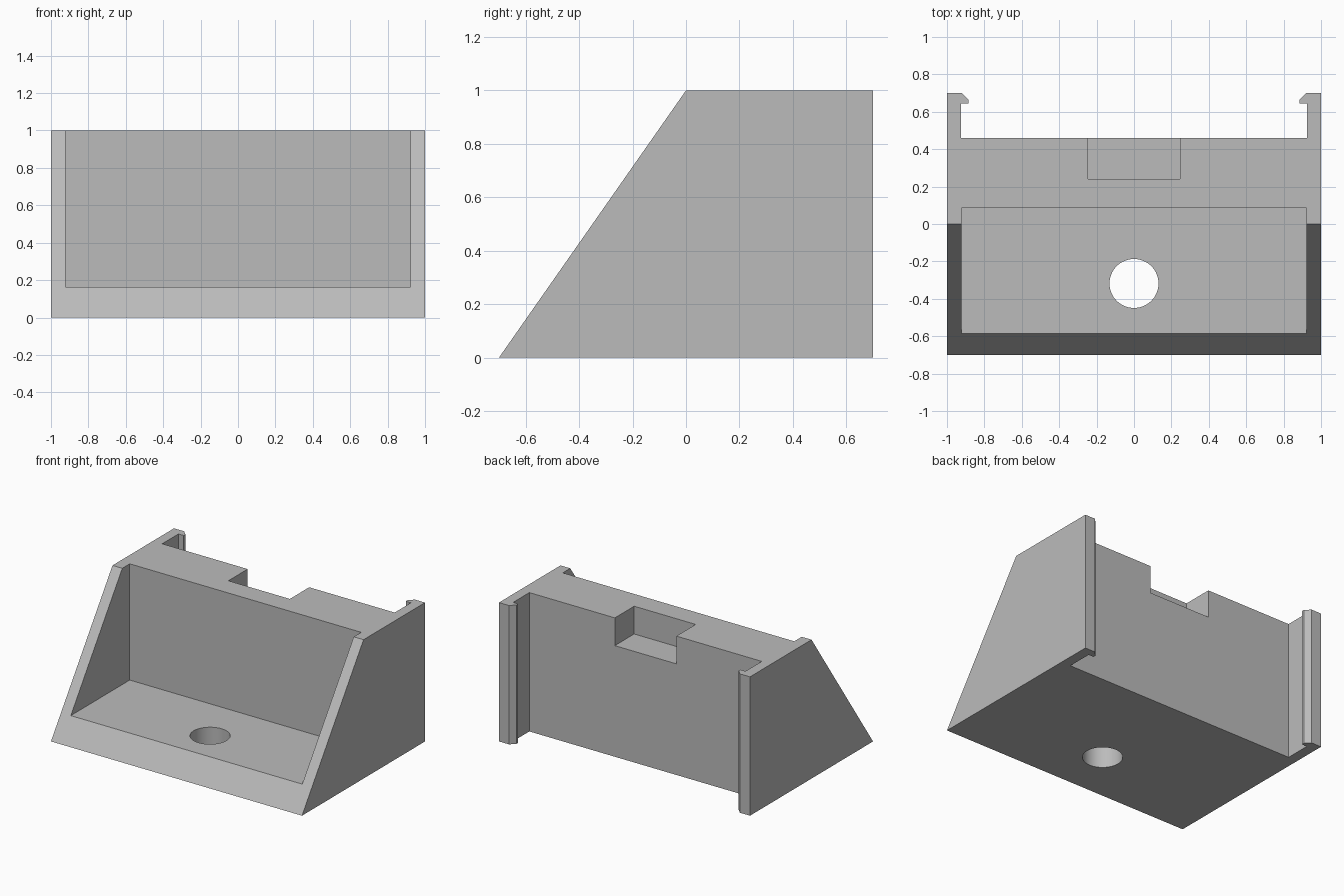
import bpy, bmesh, math
from mathutils import Vector

old = bpy.data.objects.get("Cube")
if old:
    bpy.data.objects.remove(old, do_unlink=True)

grey = bpy.data.materials.new("plain grey")
grey.use_nodes = True
colour = (0.5, 0.5, 0.5, 1)
grey.diffuse_color = colour
grey.node_tree.nodes["Principled BSDF"].inputs["Base Color"].default_value = colour


def prism(name, points, sweep):
    """Extrude a flat outline of 3D points along a sweep vector."""
    bm = bmesh.new()
    face = bm.faces.new([bm.verts.new(p) for p in points])
    ext = bmesh.ops.extrude_face_region(bm, geom=[face])
    moved = [v for v in ext["geom"] if isinstance(v, bmesh.types.BMVert)]
    bmesh.ops.translate(bm, verts=moved, vec=Vector(sweep))
    bmesh.ops.recalc_face_normals(bm, faces=bm.faces)
    mesh = bpy.data.meshes.new(name)
    bm.to_mesh(mesh)
    bm.free()
    mesh.materials.append(grey)
    obj = bpy.data.objects.new(name, mesh)
    bpy.context.collection.objects.link(obj)
    return obj


def block(name, x, y0, y1, z0, z1):
    """Box centred on x = 0."""
    return prism(name, [(-x, y0, z0), (x, y0, z0), (x, y1, z0), (-x, y1, z0)],
                 (0, 0, z1 - z0))


# Bracket body: mirrored plan with two hooked clip arms at the back
half = [(1, -0.7), (1, 0.7), (0.92, 0.7), (0.885, 0.665), (0.885, 0.645),
        (0.926, 0.645), (0.926, 0.46)]
plan = half + [(-x, y) for x, y in reversed(half)]
body = prism("bracket_body", [(x, y, 0) for x, y in plan], (0, 0, 1))

# Sloping front, open tray pocket, back wall notch
slope = prism("slope_cutter",
              [(-1.2, -0.84, -0.2), (-1.2, 0.14, 1.2), (-1.2, -1.2, 1.2), (-1.2, -1.2, -0.2)],
              (2.4, 0, 0))
pocket = block("pocket_cutter", 0.922, -1.0, 0.085, 0.163, 1.2)
notch = block("notch_cutter", 0.245, 0.24, 0.6, 0.8, 1.2)

# Round screw hole through the floor
ring = [math.tau * i / 64 for i in range(64)]
hole = prism("hole_cutter",
             [(0.131 * math.cos(a), -0.318 + 0.131 * math.sin(a), -0.2) for a in ring],
             (0, 0, 0.6))

for cutter in (slope, pocket, notch, hole):
    mod = body.modifiers.new(cutter.name, 'BOOLEAN')
    mod.operation = 'DIFFERENCE'
    mod.solver = 'EXACT'
    mod.object = cutter
bpy.context.view_layer.objects.active = body
body.select_set(True)
for mod in list(body.modifiers):
    bpy.ops.object.modifier_apply(modifier=mod.name)
for cutter in (slope, pocket, notch, hole):
    bpy.data.objects.remove(cutter, do_unlink=True)

# Smooth hole wall, sharp edges elsewhere
bpy.ops.object.shade_smooth_by_angle(angle=math.radians(30))
